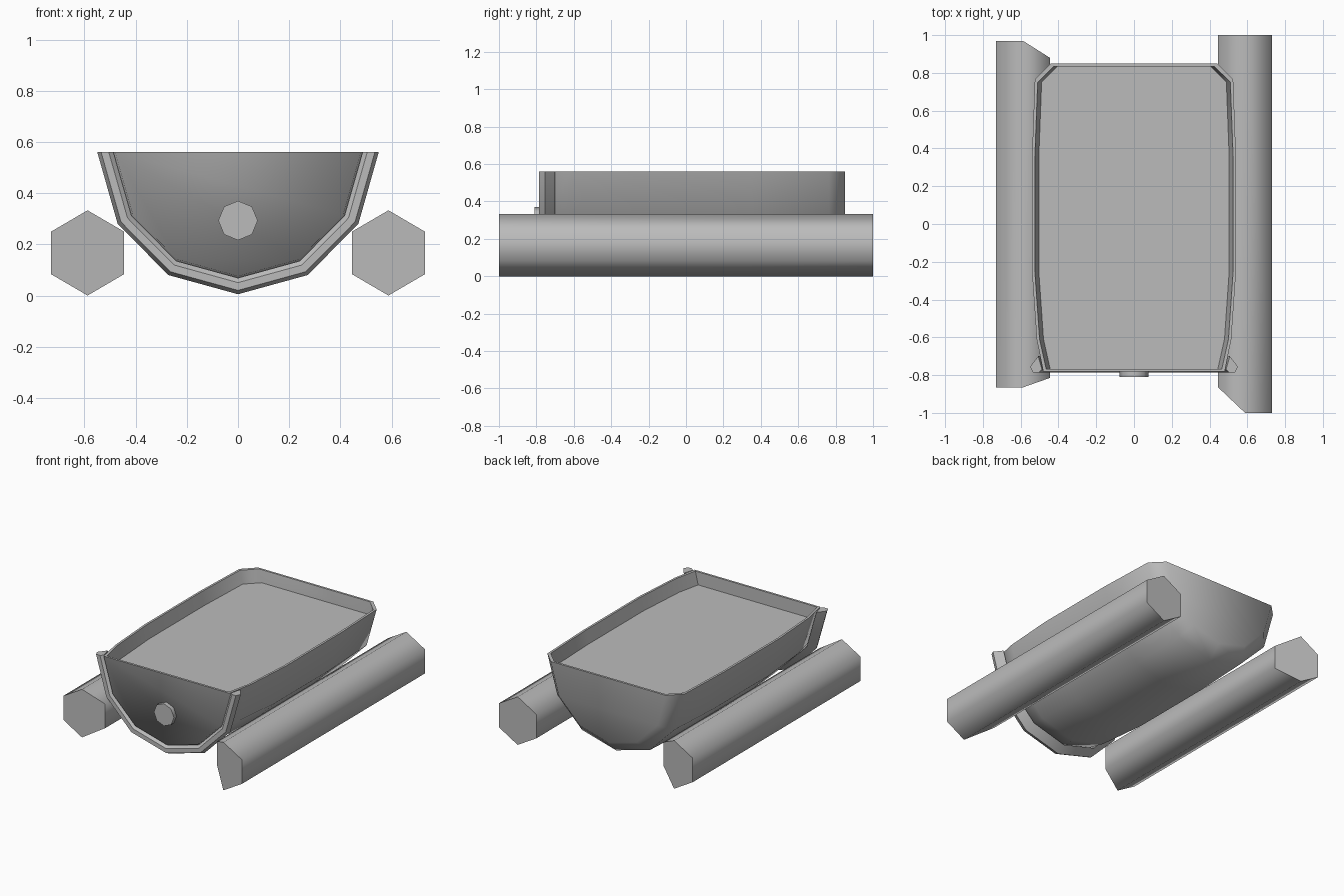
import bpy, bmesh, math

cube = bpy.data.objects.get("Cube")
if cube:
    bpy.data.objects.remove(cube)

grey = bpy.data.materials.new("plain grey")
grey.use_nodes = True
colour = (0.5, 0.5, 0.5, 1)
grey.diffuse_color = colour
grey.node_tree.nodes["Principled BSDF"].inputs["Base Color"].default_value = colour

TOP = 0.56
HALF = [(1, 0), (0.855, 0.28), (0.495, 0.48)]       # half section: width, drop
SECTION = HALF + [(0, 0.555)] + [(-x, d) for x, d in reversed(HALF)]


def row(bm, y, w):
    """One hull cross-section, scaled about the deck line."""
    s = w / 0.55
    return [bm.verts.new((x * w, y, TOP - d * s)) for x, d in SECTION]


def bridge(bm, a, b, closed=False):
    n = len(a)
    for i in range(n if closed else n - 1):
        j = (i + 1) % n
        bm.faces.new((a[i], a[j], b[j], b[i]))


def finish(bm, name, angle, blend=()):
    """Smooth shading with sharp creases; blended edges always stay soft."""
    bmesh.ops.recalc_face_normals(bm, faces=bm.faces)
    for f in bm.faces:
        f.smooth = True
    for e in bm.edges:
        e.smooth = e in blend or e.calc_face_angle(0) < math.radians(angle)
    mesh = bpy.data.meshes.new(name)
    bm.to_mesh(mesh)
    bm.free()
    mesh.materials.append(grey)
    obj = bpy.data.objects.new(name, mesh)
    bpy.context.collection.objects.link(obj)
    return obj


# Hull with a shallow tray on top: outer y, outer half width, inner y
stations = [(0.85, 0.44, 0.835), (0.765, 0.525, 0.75), (0.35, 0.54, 0.35),
            (-0.25, 0.54, -0.25), (-0.61, 0.515, -0.61), (-0.782, 0.48, -0.767)]
bm = bmesh.new()
rows = [row(bm, y, w) for y, w, _ in stations]
for a, b in zip(rows, rows[1:]):
    bridge(bm, a, b)
bm.faces.new(rows[0])
front = bm.faces.new(rows[-1])
outer = [r[0] for r in rows] + [r[-1] for r in reversed(rows)]


def tray_loop(inset, z):
    right = [(w - inset, y, z) for _, w, y in stations]
    left = [(-x, y, z) for x, y, z in reversed(right)]
    return [bm.verts.new(p) for p in right + left]


lip, floor = tray_loop(0.015, TOP), tray_loop(0.036, 0.47)
bridge(bm, outer, lip, True)
bridge(bm, lip, floor, True)
bm.faces.new(floor)
soft = [e for e in front.edges if not (e.verts[0] in outer and e.verts[1] in outer)]
finish(bm, "hull", 50, soft)

# Flared collar around the front of the hull
bm = bmesh.new()
loops = [row(bm, y, w) for y, w in
         [(-0.70, 0.507), (-0.755, 0.55), (-0.787, 0.535), (-0.787, 0.505), (-0.77, 0.487)]]
for a, b in zip(loops, loops[1:] + loops[:1]):
    bridge(bm, a, b)
for end in (0, -1):
    bm.faces.new([r[end] for r in loops])
finish(bm, "front_collar", 35)


# Hexagonal side floats, with the inner corners of the ends cut back
def float_log(name, side, front_y, front_cut, back_y, back_cut):
    bm = bmesh.new()
    ends = []
    for y, cut in ((front_y, front_cut), (back_y, back_cut)):
        ring = []
        for k in range(6):
            a = math.radians(60 * k + 30)
            x = 0.588 + 0.1425 * math.cos(a) / math.cos(math.pi / 6)
            ring.append(bm.verts.new((side * x, cut if x < 0.5 else y,
                                      0.1665 + 0.1665 * math.sin(a))))
        ends.append(ring)
        bm.faces.new(ring)
    bridge(bm, ends[0], ends[1], True)
    finish(bm, name, 62)


float_log("left_float", 1, -1.0, -0.865, 1.0, 1.0)
float_log("right_float", -1, -0.865, -0.815, 0.97, 0.88)

# Round boss on the front panel
bpy.ops.mesh.primitive_cylinder_add(vertices=8, radius=0.077, depth=0.04,
                                    location=(0, -0.79, 0.293), rotation=(math.pi / 2, 0, 0))
boss = bpy.context.object
boss.name = "front_boss"
boss.data.materials.append(grey)
bpy.ops.object.shade_smooth_by_angle(angle=math.radians(50))
